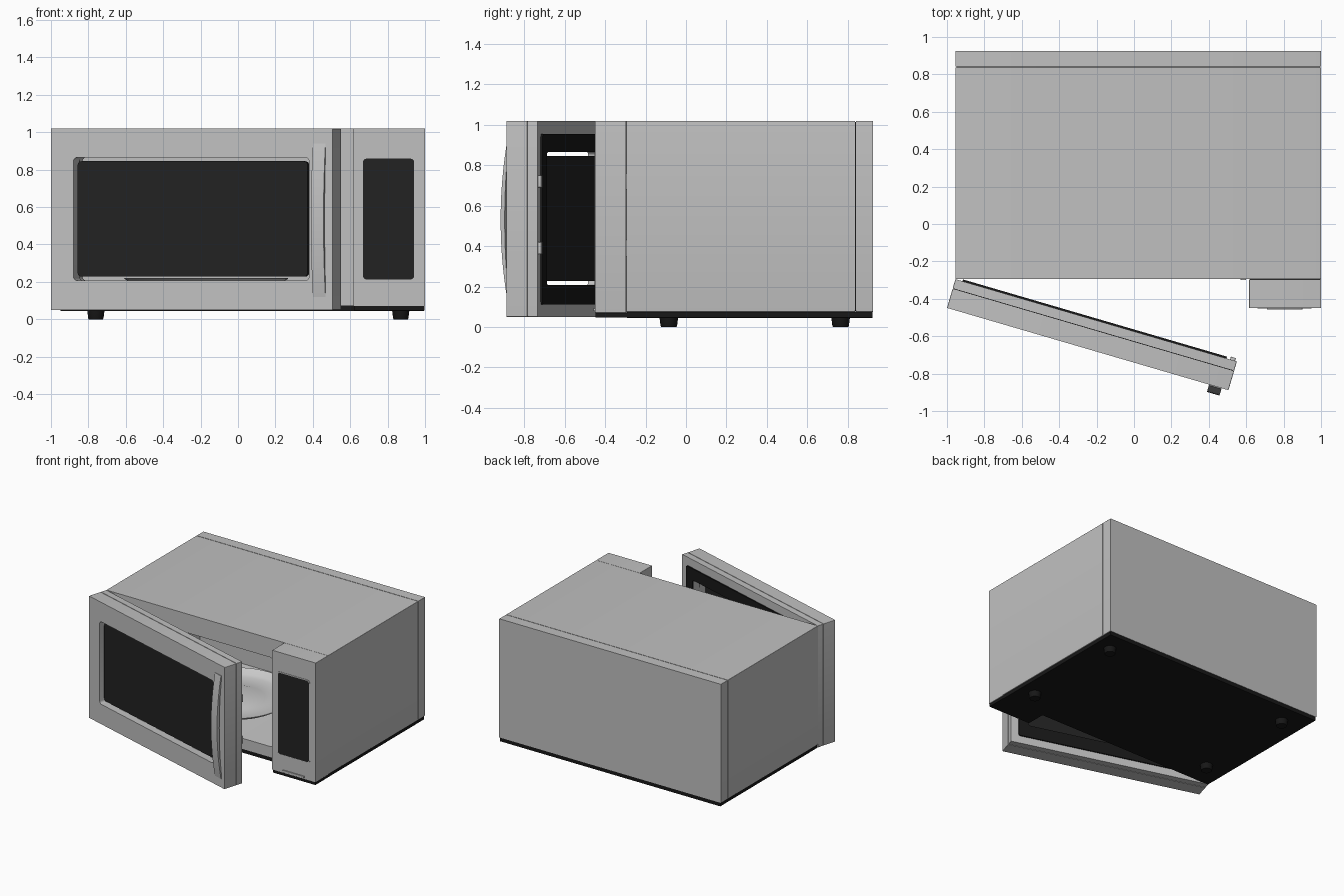
import bpy, bmesh, math
from mathutils import Matrix

cube = bpy.data.objects.get("Cube")
if cube:
    bpy.data.objects.remove(cube, do_unlink=True)


def material(name, value, rough=0.5):
    m = bpy.data.materials.new(name)
    m.use_nodes = True
    col = (value, value, value, 1)
    m.diffuse_color = col
    node = m.node_tree.nodes["Principled BSDF"]
    node.inputs["Base Color"].default_value = col
    node.inputs["Roughness"].default_value = rough
    return m


SILVER = material("silver casing", 0.53)
LIGHT = material("light cavity enamel", 0.6)
GLASS = material("dark glass", 0.016)
BLACK = material("black plastic", 0.009)

WORLD = Matrix.Identity(4)
HINGE = (-0.955, -0.295, 0)
DOOR = Matrix.Translation(HINGE) @ Matrix.Rotation(math.radians(-16.3), 4, "Z")


def finish(name, bm, mats, matrix=WORLD):
    bmesh.ops.recalc_face_normals(bm, faces=bm.faces)
    mesh = bpy.data.meshes.new(name)
    bm.to_mesh(mesh)
    bm.free()
    for m in mats:
        mesh.materials.append(m)
    ob = bpy.data.objects.new(name, mesh)
    bpy.context.collection.objects.link(ob)
    ob.matrix_world = matrix
    bpy.ops.object.select_all(action="DESELECT")
    ob.select_set(True)
    bpy.context.view_layer.objects.active = ob
    bpy.ops.object.shade_smooth_by_angle(angle=math.radians(35))
    return ob


def rounded(rect, r, steps=5):
    """Outline of a rectangle (x0, x1, z0, z1) with rounded corners."""
    x0, x1, z0, z1 = rect
    pts = []
    centres = [(x1 - r, z1 - r), (x0 + r, z1 - r), (x0 + r, z0 + r), (x1 - r, z0 + r)]
    for k, (cx, cz) in enumerate(centres):
        for i in range(steps + 1):
            a = (k + i / steps) * math.pi / 2
            pts.append((cx + r * math.cos(a), cz + r * math.sin(a)))
    return pts


def slab(name, rect, y0, y1, mat, r=0.004, hole=None, hole_r=0.02, hole_mat=None, matrix=WORLD):
    """Upright plate between y0 and y1, optionally with a rounded opening."""
    bm = bmesh.new()

    def ring(pts, y):
        return [bm.verts.new((x, y, z)) for x, z in pts]

    def bridge(a, b, index=0):
        n = len(a)
        for i in range(n):
            j = (i + 1) % n
            bm.faces.new((a[i], a[j], b[j], b[i])).material_index = index

    outline = rounded(rect, r)
    front, back = ring(outline, y0), ring(outline, y1)
    bridge(front, back)
    if hole:
        opening = rounded(hole, hole_r)
        hf, hb = ring(opening, y0), ring(opening, y1)
        bridge(front, hf)
        bridge(back, hb)
        bridge(hf, hb, 1)
    else:
        bm.faces.new(front)
        bm.faces.new(back)
    return finish(name, bm, [mat, hole_mat or mat], matrix)


def lathe(name, profile, mat, at):
    bm = bmesh.new()
    verts = [bm.verts.new((r, 0, z)) for r, z in profile]
    edges = [bm.edges.new(p) for p in zip(verts, verts[1:])]
    bmesh.ops.spin(bm, geom=verts + edges, cent=(0, 0, 0), axis=(0, 0, 1),
                   angle=math.tau, steps=48)
    bmesh.ops.remove_doubles(bm, verts=bm.verts, dist=0.0005)
    return finish(name, bm, [mat], Matrix.Translation((*at, 0)))


# Casing: hollow shell, cavity back wall and rear cover
body = (-0.955, 1.0, 0.075, 1.02)
slab("casing_shell", body, -0.295, 0.75, SILVER,
     hole=(-0.86, 0.52, 0.16, 0.87), hole_r=0.03, hole_mat=LIGHT)
slab("cavity_back_wall", body, 0.75, 0.837, SILVER)
slab("rear_cover", body, 0.841, 0.925, SILVER)
slab("rear_seam", (-0.95, 0.995, 0.08, 1.015), 0.835, 0.843, BLACK)
slab("base_plate", (-0.95, 0.995, 0.045, 0.076), -0.293, 0.922, BLACK)

# Feet
for side, x in (("right", -0.76), ("left", 0.87)):
    for end, y in (("front", -0.085), ("rear", 0.765)):
        lathe(f"{end}_{side}_foot", [(0, 0), (0.038, 0), (0.041, 0.006), (0.046, 0.046)],
              BLACK, (x, y))

# Turntable
centre = (-0.17, 0.2)
lathe("turntable_hub", [(0, 0.155), (0.07, 0.155), (0.07, 0.18), (0, 0.18)], LIGHT, centre)
lathe("turntable_dish", [(0, 0.197), (0.19, 0.197), (0.22, 0.187), (0.35, 0.187), (0.38, 0.195),
                         (0.435, 0.222), (0.44, 0.218), (0.385, 0.185), (0.35, 0.176), (0, 0.176)],
      LIGHT, centre)

# Control panel
slab("control_panel", (0.615, 1.0, 0.07, 1.02), -0.45, -0.297, SILVER)
slab("control_panel_base", (0.62, 0.997, 0.046, 0.071), -0.447, -0.29, BLACK)
slab("display_rim", (0.66, 0.95, 0.205, 0.867), -0.453, -0.449, SILVER, r=0.025,
     hole=(0.668, 0.942, 0.213, 0.859))
slab("display_glass", (0.667, 0.943, 0.212, 0.86), -0.452, -0.448, GLASS, r=0.02)
slab("open_button", (0.71, 0.9, 0.078, 0.093), -0.458, -0.449, SILVER)

# Door: two framed layers around an open window with a floating pane
window = (0.125, 1.437, 0.208, 0.865)
door = (0.0, 1.568, 0.05, 1.02)
slab("door_front_frame", door, -0.16, -0.054, SILVER, hole=window, matrix=DOOR)
slab("door_back_frame", door, -0.05, 0, SILVER, hole=window, matrix=DOOR)
slab("door_seam", (0.005, 1.563, 0.055, 1.015), -0.056, -0.048, BLACK, hole=window, matrix=DOOR)
slab("door_inner_plate", (0.04, 1.51, 0.11, 0.955), -0.001, 0.01, BLACK, r=0.015,
     hole=window, matrix=DOOR)
slab("door_window", (0.14, 1.42, 0.228, 0.845), -0.13, -0.1, GLASS, r=0.02, matrix=DOOR)

# Door latches and their catch plates
for name, z in (("upper", 0.72), ("lower", 0.39)):
    slab(f"{name}_latch", (1.53, 1.558, z - 0.03, z + 0.03), -0.002, 0.016, SILVER, matrix=DOOR)
    slab(f"{name}_catch_plate", (0.57, 0.6, z - 0.042, z + 0.042), -0.299, -0.294, SILVER)

# Bowed door handle
bm = bmesh.new()
steps = [i / 10 - 1 for i in range(21)]
arc = [(-0.164 - 0.037 * (1 - t * t), 0.53 + 0.41 * t) for t in steps]
arc += [(-0.156 - 0.024 * (1 - t * t), 0.53 + 0.41 * t) for t in reversed(steps)]
face = bm.faces.new([bm.verts.new((1.46, y, z)) for y, z in arc])
grown = bmesh.ops.extrude_face_region(bm, geom=[face], use_keep_orig=True)["geom"]
bmesh.ops.translate(bm, vec=(0.07, 0, 0),
                    verts=[g for g in grown if isinstance(g, bmesh.types.BMVert)])
finish("door_handle", bm, [SILVER], DOOR)
